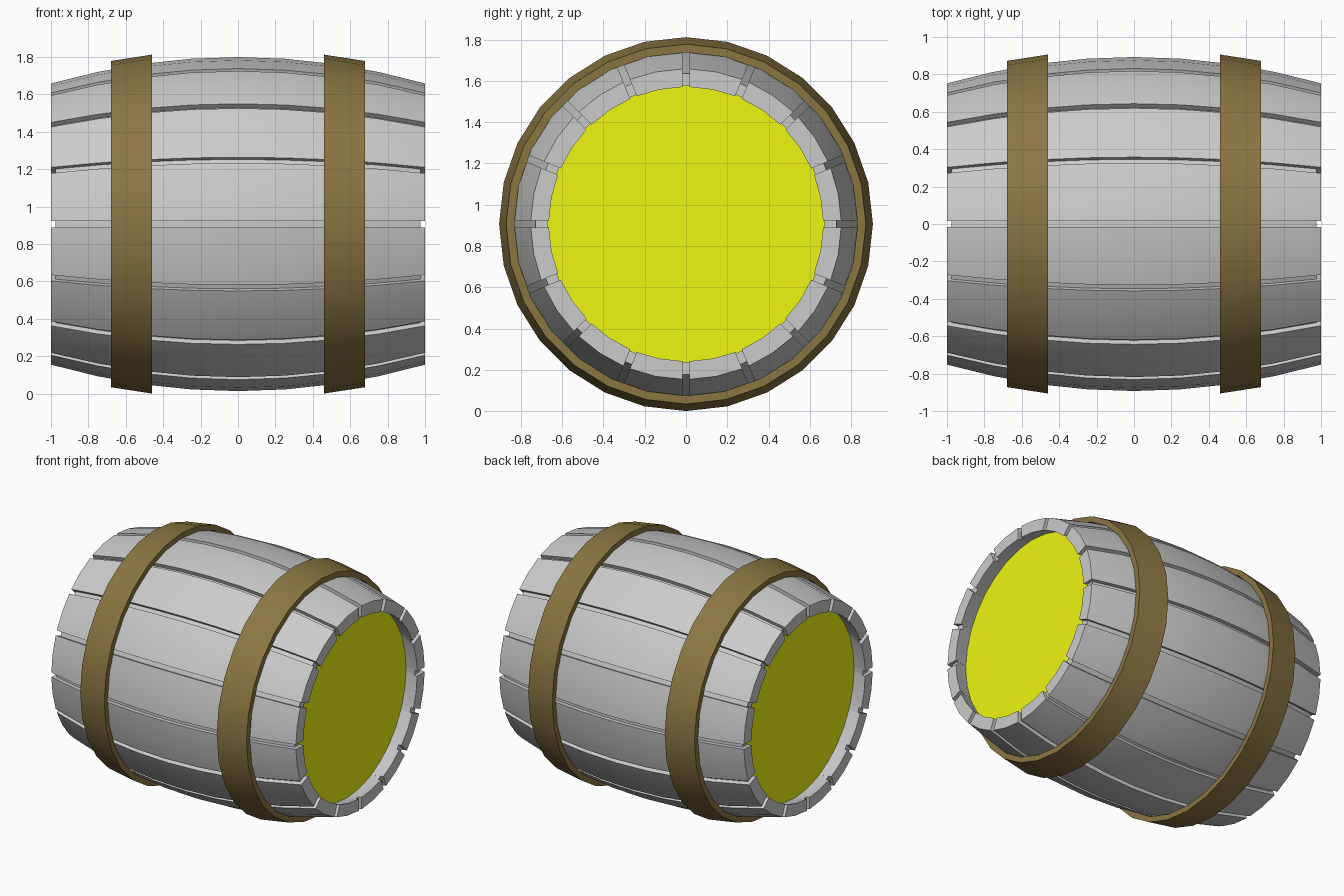
import bpy, bmesh
from math import pi, sin, cos, asin, radians

if "Cube" in bpy.data.objects:
    bpy.data.objects.remove(bpy.data.objects["Cube"])

CZ = 0.906          # height of the barrel axis
STAVES = 16
GAP = 0.017         # half width of the groove between staves
WALL = 0.0875       # stave thickness


def bulge(x):
    return 0.893 - 0.141 * x * x


def material(name, rgb):
    m = bpy.data.materials.new(name)
    m.diffuse_color = (*rgb, 1)
    m.use_nodes = True
    m.node_tree.nodes["Principled BSDF"].inputs["Base Color"].default_value = m.diffuse_color
    return m


def finish(bm, name, mat=None):
    bmesh.ops.recalc_face_normals(bm, faces=bm.faces)
    me = bpy.data.meshes.new(name)
    bm.to_mesh(me)
    bm.free()
    ob = bpy.data.objects.new(name, me)
    bpy.context.collection.objects.link(ob)
    ob.location.z = CZ
    if mat:
        me.materials.append(mat)
    bpy.ops.object.select_all(action='DESELECT')
    ob.select_set(True)
    bpy.context.view_layer.objects.active = ob
    bpy.ops.object.shade_smooth_by_angle(angle=radians(30))
    return ob


def sweep(bm, profile, angle_sets, closed):
    """Sweep a closed (x, r) profile round the x axis; angle_sets are functions of r."""
    rings = [[bm.verts.new((x, r * cos(a(r)), r * sin(a(r)))) for x, r in profile]
             for a in angle_sets]
    n = len(profile)
    pairs = list(zip(rings, rings[1:] + rings[:1]))
    for p, q in (pairs if closed else pairs[:-1]):
        for i in range(n):
            j = (i + 1) % n
            bm.faces.new((p[i], p[j], q[j], q[i]))
    if not closed:
        # side walls as strips of quads between outer and inner lines
        for ring in (rings[0], rings[-1]):
            for i in range(n // 2 - 1):
                bm.faces.new((ring[i], ring[i + 1], ring[n - 2 - i], ring[n - 1 - i]))


def stave_profile(half, outer_inset, inner_inset, segs=8):
    xs = [half * (2 * i / segs - 1) for i in range(segs + 1)]
    return ([(x, bulge(x) - outer_inset) for x in xs] +
            [(x, bulge(x) - inner_inset) for x in reversed(xs)])


# Staves
step = 2 * pi / STAVES
bm = bmesh.new()
for k in range(STAVES):
    a0, a1 = k * step, (k + 1) * step
    sweep(bm, stave_profile(1.0, 0, WALL),
          [lambda r, a=a0: a + asin(GAP / r),
           lambda r, a=(a0 + a1) / 2: a,
           lambda r, a=a1: a - asin(GAP / r)], False)
finish(bm, "staves")

# Groove floors between the staves
bm = bmesh.new()
for k in range(STAVES):
    sweep(bm, stave_profile(0.975, 0.03, WALL),
          [lambda r, a=k * step, s=s: a + s * asin(GAP / r) for s in (-1, 1)], False)
finish(bm, "groove_floors")

# Hoops and lids on both ends
brown = material("hoop_brown", (0.26, 0.18, 0.055))
yellow = material("lid_yellow", (0.85, 0.92, 0.005))
for side, s in (("right", 1), ("left", -1)):
    bm = bmesh.new()
    hoop = [(s * 0.46, 0.906), (s * 0.68, 0.872), (s * 0.68, 0.832), (s * 0.46, 0.866)]
    sweep(bm, hoop, [lambda r, a=2 * pi * i / 28: a for i in range(28)], True)
    finish(bm, side + "_hoop", brown)

    bm = bmesh.new()
    ring = [bm.verts.new((s * 0.89, 0.705 * cos(2 * pi * i / 32), 0.705 * sin(2 * pi * i / 32)))
            for i in range(32)]
    lid = bm.faces.new(ring)
    out = bmesh.ops.extrude_face_region(bm, geom=[lid])
    for v in out["geom"]:
        if isinstance(v, bmesh.types.BMVert):
            v.co.x -= s * 0.04
    if not lid.is_valid or len(bm.faces) < 34:
        bm.faces.new(ring)
    finish(bm, side + "_lid", yellow)
